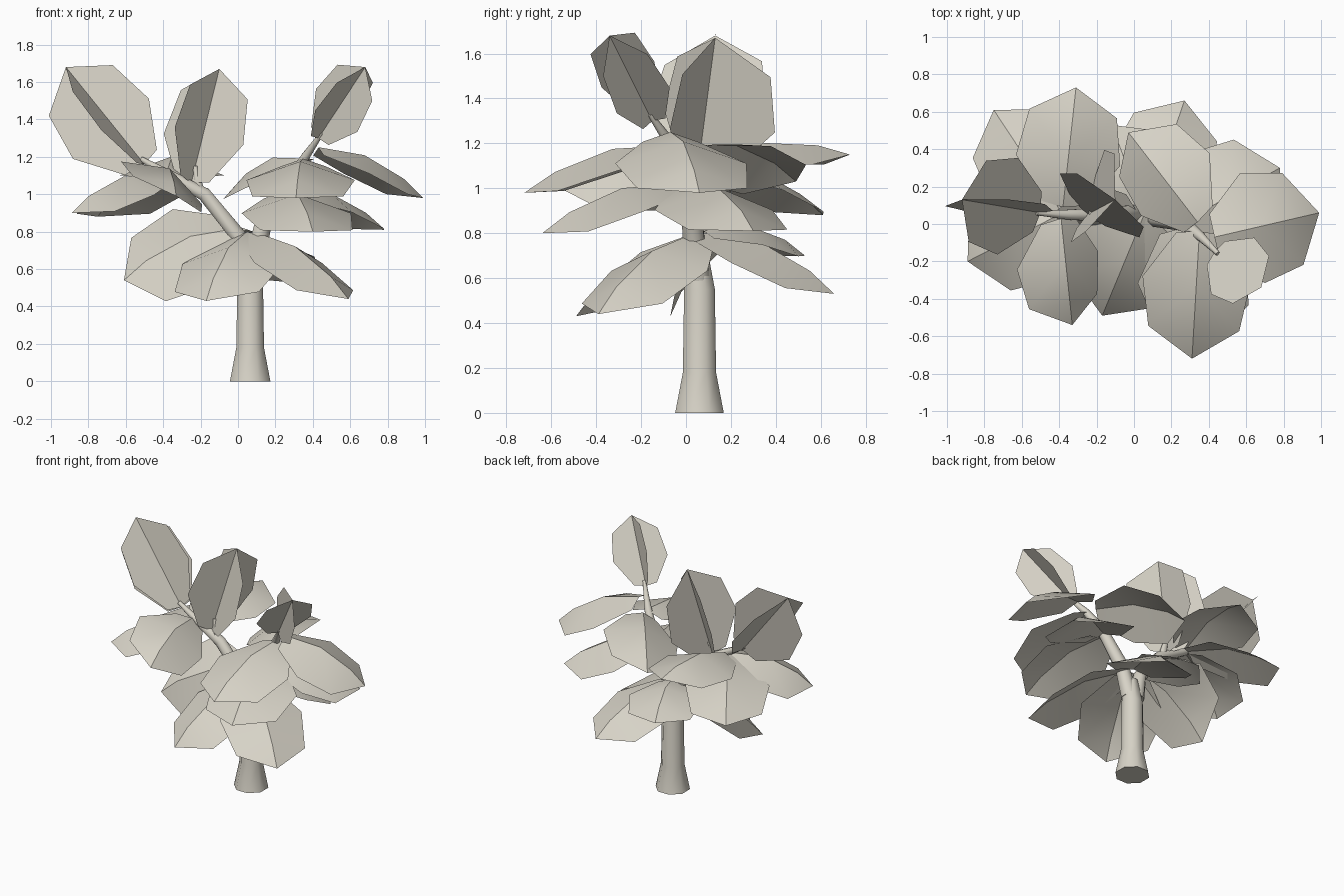
import bpy, bmesh, math
from mathutils import Vector

cube = bpy.data.objects.get("Cube")
if cube:
    bpy.data.objects.remove(cube, do_unlink=True)

clay = bpy.data.materials.new("warm_grey")
clay.use_nodes = True
COLOUR = (0.68, 0.65, 0.57, 1)
clay.diffuse_color = COLOUR
clay.node_tree.nodes["Principled BSDF"].inputs["Base Color"].default_value = COLOUR


def finish(bm, name, angle):
    """Turn a bmesh into a shaded object with the single material."""
    mesh = bpy.data.meshes.new(name)
    bm.to_mesh(mesh)
    bm.free()
    mesh.materials.append(clay)
    obj = bpy.data.objects.new(name, mesh)
    bpy.context.collection.objects.link(obj)
    bpy.ops.object.select_all(action='DESELECT')
    obj.select_set(True)
    bpy.context.view_layer.objects.active = obj
    bpy.ops.object.shade_smooth_by_angle(angle=math.radians(angle))


def tube(name, path, sides=8):
    """Loft rings of (x, y, z, radius) into a closed tapering stem."""
    bm = bmesh.new()
    points = [Vector(p[:3]) for p in path]
    rings = []
    for i, centre in enumerate(points):
        along = points[min(i + 1, len(points) - 1)] - points[max(i - 1, 0)]
        across = Vector((0, 1, 0)).cross(along).normalized()
        other = along.normalized().cross(across)
        ring = []
        for k in range(sides):
            a = math.tau * (k + 0.5) / sides
            offset = across * math.cos(a) + other * math.sin(a)
            ring.append(bm.verts.new(centre + offset * path[i][3]))
        rings.append(ring)
    for low, high in zip(rings, rings[1:]):
        for k in range(sides):
            n = (k + 1) % sides
            bm.faces.new((low[k], low[n], high[n], high[k]))
    bm.faces.new(rings[0][::-1])
    bm.faces.new(rings[-1])
    finish(bm, name, 62)


def leaf_frame(base, tip):
    """Sideways and upward directions of a leaf growing from base to tip."""
    axis = (tip - base).normalized()
    flat = axis.cross(Vector((0, 0, 1))).normalized()
    return flat, flat.cross(axis)


# Leaf outline: distance along the midrib, share of the half width
OUTLINE = [(0.03, 0.42), (0.39, 1), (0.78, 0.84)]


def blades(name, base, tip, spread, bulge):
    """Half blades sharing one arched midrib; spread is (direction, width)."""
    up = leaf_frame(base, tip)[1]
    bm = bmesh.new()
    start, end = bm.verts.new(base), bm.verts.new(tip)
    mids = [base.lerp(tip, t) + up * bulge * math.sin(math.pi * t)
            for t, share in OUTLINE]
    rib = [bm.verts.new(m) for m in mids]
    for direction, width in spread:
        rim = [bm.verts.new(m + direction * width * share)
               for m, (t, share) in zip(mids, OUTLINE)]
        bm.faces.new((start, rib[0], rim[0]))
        bm.faces.new((end, rim[-1], rib[-1]))
        for k in range(len(rib) - 1):
            bm.faces.new((rib[k], rib[k + 1], rim[k + 1], rim[k]))
    bmesh.ops.recalc_face_normals(bm, faces=bm.faces)
    finish(bm, name, 25)


def leaf(name, base, tip, half_width, roll=0, fold=0.36, bulge=0.075):
    """Broad drooping leaf with its two halves folded down."""
    flat, up = leaf_frame(base, tip)
    r = math.radians(roll)
    side = flat * math.cos(r) + up * math.sin(r)
    rise = up * math.cos(r) - flat * math.sin(r)
    spread = [(side * s - rise * fold, half_width) for s in (-1, 1)]
    blades(name, base, tip, spread, bulge)


def bud(name, base, tip, fins):
    """Crossed upright blades; fins are (angle about the midrib, width)."""
    base, tip = Vector(base), Vector(tip)
    flat, up = leaf_frame(base, tip)
    spread = [(flat * math.cos(math.radians(a)) + up * math.sin(math.radians(a)), w)
              for a, w in fins]
    blades(name, base, tip, spread, 0)


# Trunk and the two branches
tube("trunk", [(0.065, 0.06, 0, 0.117), (0.065, 0.06, 0.18, 0.08),
               (0.065, 0.06, 0.55, 0.074), (0.07, 0.05, 0.72, 0.05)])
tube("right_branch", [(0.03, 0.06, 0.6, 0.055), (0, 0.06, 0.78, 0.045),
                      (-0.18, 0.05, 1, 0.04), (-0.36, 0.05, 1.1, 0.028),
                      (-0.52, 0.06, 1.19, 0.014)])
tube("left_branch", [(0.08, 0.05, 0.6, 0.06), (0.13, 0.03, 0.82, 0.05),
                     (0.27, 0, 1.05, 0.04), (0.36, -0.07, 1.2, 0.025),
                     (0.45, -0.16, 1.33, 0.012)])
tube("middle_stem", [(-0.2, 0.05, 1, 0.03), (-0.23, 0.06, 1.15, 0.014)], 6)

# Upright young leaves at the branch ends
bud("right_top_bud", (-0.5, 0.06, 1.16), (-0.92, 0.13, 1.68),
    [(78, 0.24), (0, 0.27), (187, 0.26), (258, 0.28)])
bud("left_top_bud", (0.43, -0.15, 1.3), (0.68, -0.34, 1.68),
    [(90, 0.18), (0, 0.19), (180, 0.19), (270, 0.18)])
bud("middle_top_bud", (-0.25, 0.05, 1.06), (-0.1, 0.13, 1.67),
    [(-28, 0.27), (68, 0.24), (160, 0.28), (215, 0.32)])

# Drooping leaves around each growing point: start, tip, half width, roll
WHORLS = {
    "left_upper": [
        ((0.35, -0.04, 1.19), (0.31, -0.72, 0.98), 0.29, 0),
        ((0.43, -0.07, 1.25), (0.99, 0.06, 0.98), 0.3, 0),
        ((0.34, 0.01, 1.19), (-0.03, 0.49, 1.03), 0.26, 18)],
    "left_middle": [
        ((0.26, -0.02, 1.02), (0.4, -0.64, 0.8), 0.3, 0),
        ((0.28, 0.02, 1.02), (0.78, 0.3, 0.81), 0.3, 0)],
    "right_upper": [
        ((-0.38, 0.09, 1.12), (-0.31, 0.73, 1.15), 0.28, 0),
        ((-0.4, 0.08, 1.11), (-0.75, 0.61, 0.88), 0.28, 0),
        ((-0.4, 0.05, 1.11), (-0.89, -0.2, 0.9), 0.29, 0),
        ((-0.39, 0.03, 1.12), (-0.33, -0.54, 0.99), 0.25, 28)],
    "lower": [
        ((0.05, 0.04, 0.8), (-0.17, -0.49, 0.43), 0.29, 0),
        ((0.08, 0.04, 0.8), (0.59, -0.39, 0.44), 0.28, 0),
        ((0.02, 0.06, 0.82), (-0.61, -0.02, 0.54), 0.28, 52),
        ((0.07, 0.08, 0.8), (0.27, 0.66, 0.53), 0.28, 0),
        ((0.05, 0.08, 0.81), (-0.12, 0.53, 0.7), 0.25, 0)],
}
for whorl, leaves in WHORLS.items():
    for i, (start, tip, half_width, roll) in enumerate(leaves, 1):
        leaf(f"{whorl}_leaf_{i}", Vector(start), Vector(tip), half_width, roll)
